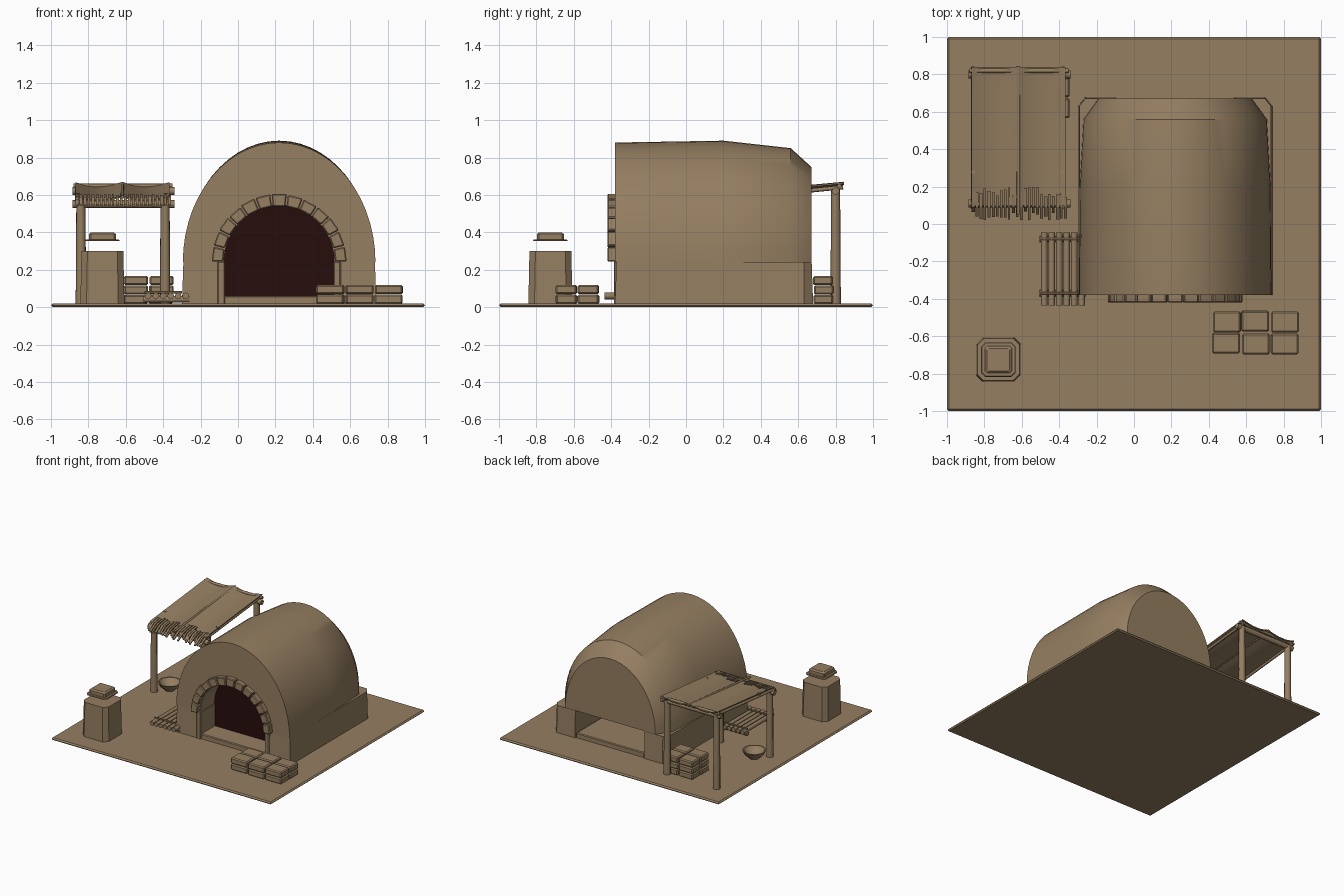
import bpy, bmesh, math, random
from mathutils import Vector

random.seed(4)
cube = bpy.data.objects.get("Cube")
if cube:
    bpy.data.objects.remove(cube, do_unlink=True)


def material(name, rgb):
    m = bpy.data.materials.new(name)
    m.use_nodes = True
    m.diffuse_color = (*rgb, 1)
    m.node_tree.nodes["Principled BSDF"].inputs["Base Color"].default_value = (*rgb, 1)
    return m


CLAY = material("clay brown", (0.30, 0.21, 0.12))
DARK = material("oven dark", (0.02, 0.004, 0.004))
RUST = material("rust red", (0.16, 0.04, 0.025))


def finish(name, bm, mat=CLAY, angle=35, bevel=0):
    bmesh.ops.recalc_face_normals(bm, faces=bm.faces)
    me = bpy.data.meshes.new(name)
    bm.to_mesh(me)
    bm.free()
    me.materials.append(mat)
    for p in me.polygons:
        p.use_smooth = angle > 0
    if angle:
        me.set_sharp_from_angle(angle=math.radians(angle))
    ob = bpy.data.objects.new(name, me)
    bpy.context.collection.objects.link(ob)
    if bevel:
        mod = ob.modifiers.new("Bevel", "BEVEL")
        mod.width, mod.segments = bevel, 1
    return ob


def box(name, lo, hi, mat=CLAY, bevel=0):
    bm = bmesh.new()
    bmesh.ops.create_cube(bm, size=1)
    for v in bm.verts:
        v.co = [l + (c + 0.5) * (h - l) for l, h, c in zip(lo, hi, v.co)]
    return finish(name, bm, mat, 0, bevel)


def loft(name, rings, closed=True, caps=(True, True), **kw):
    bm = bmesh.new()
    rows = [[bm.verts.new(p) for p in r] for r in rings]
    n = len(rows[0])
    for a, b in zip(rows, rows[1:]):
        for i in range(n if closed else n - 1):
            j = (i + 1) % n
            bm.faces.new((a[i], a[j], b[j], b[i]))
    for use, row in zip(caps, (rows[0], rows[-1])):
        if use:
            bm.faces.new(row)
    return finish(name, bm, **kw)


def pole(name, a, b, r, sides=8, r2=None):
    a, b = Vector(a), Vector(b)
    bm = bmesh.new()
    bmesh.ops.create_cone(bm, cap_ends=True, segments=sides, radius1=r,
                          radius2=r2 or r, depth=(b - a).length)
    turn = (b - a).to_track_quat("Z", "Y")
    for v in bm.verts:
        v.co = turn @ v.co + (a + b) / 2
    return finish(name, bm, angle=50)


# Ground slab
box("ground_slab", (-1, -1, 0), (1, 1, 0.02), bevel=0.012)

# Kiln vault: outer skin, front ring and doorway reveal in one loft
CX, SPRING, STEPS = 0.22, 0.24, 28


def arch(y, rx, rz):
    return [(CX + rx * math.cos(math.pi * i / STEPS), y,
             SPRING + rz * math.sin(math.pi * i / STEPS)) for i in range(STEPS + 1)]


loft("kiln_vault",
     [arch(-0.2, 0.295, 0.305), arch(-0.38, 0.295, 0.305), arch(-0.38, 0.515, 0.64),
      arch(0.2, 0.51, 0.65), arch(0.56, 0.49, 0.61), arch(0.67, 0.41, 0.51)],
     closed=False, caps=(False, True))

# Dark oven mouth
mouth = [[(CX - 0.295, y, 0.05)] + arch(y, 0.295, 0.305)[::-1] + [(CX + 0.295, y, 0.05)]
         for y in (-0.2, -0.195)]
loft("oven_mouth", mouth, mat=DARK)

# Low side walls with chamfered rear corners, door jambs and hearth
for side, label in ((-1, "right"), (1, "left")):
    def outline(z, grow):
        pts = [(0.315, -0.38 + grow), (0.52 - grow, -0.38 + grow), (0.52 - grow, 0.63),
               (0.48, 0.68 - grow), (0.315, 0.68 - grow)]
        return [(CX + side * x, y, z) for x, y in pts]
    loft(label + "_wall", [outline(0.01, 0), outline(0.24, 0.008)], angle=0)
    xs = sorted((CX + side * 0.29, CX + side * 0.33))
    box(label + "_jamb", (xs[0], -0.385, 0.01), (xs[1], -0.16, 0.245), bevel=0.006)
box("hearth_floor", (-0.09, -0.375, 0.01), (0.53, 0.67, 0.06), bevel=0.006)

# Arch stones around the mouth
STONES = 13
for k in range(STONES):
    t0, t1 = ((k + e) * math.pi / STONES for e in (0.04, 0.96))
    r0, r1 = 0.3, 0.365 + random.uniform(-0.006, 0.004)
    rings = [[(CX + r * math.cos(t), y, SPRING + r * math.sin(t))
              for r, t in ((r0, t0), (r1, t0), (r1, t1), (r0, t1))] for y in (-0.42, -0.37)]
    loft("arch_stone", rings, angle=0, bevel=0.006)


# Brick stacks
def bricks(name, x0, y0, cols, rows, layers, w, d, h):
    for i in range(cols):
        for j in range(rows):
            for k in range(layers):
                s = random.uniform(-0.004, 0.004)
                x, y, z = x0 + i * w + s, y0 + j * d - s, 0.018 + k * h
                box(name, (x, y, z), (x + w - 0.007, y + d - 0.007, z + h - 0.002), bevel=0.008)


bricks("front_brick", 0.42, -0.695, 3, 2, 2, 0.155, 0.118, 0.051)
bricks("rear_brick", -0.61, 0.57, 2, 2, 3, 0.135, 0.112, 0.05)

# Drying rack of round slats on two bearers
for i in range(6):
    x = -0.48 + i * 0.04
    pole("rack_slat", (x, -0.435, 0.06), (x, -0.045, 0.06), 0.018)
for y in (-0.37, -0.08):
    pole("rack_bearer", (-0.505, y, 0.042), (-0.26, y, 0.042), 0.017)
    pole("rack_tie", (-0.5, y, 0.08), (-0.3, y, 0.08), 0.006)


# Pedestal with a floating capped plate
def octagon(z, r, c):
    pts = [(r, c), (c, r), (-c, r), (-r, c), (-r, -c), (-c, -r), (c, -r), (r, -c)]
    return [(-0.725 + x, -0.725 + y, z) for x, y in pts]


loft("pedestal", [octagon(0.01, 0.118, 0.085), octagon(0.3, 0.112, 0.08)], angle=0)
loft("plate_underside", [octagon(0.353, 0.092, 0.07), octagon(0.357, 0.092, 0.07)],
     mat=RUST, angle=0)
loft("plate", [octagon(0.357, 0.092, 0.07), octagon(0.362, 0.088, 0.066)], angle=0)
loft("plate_cap", [octagon(0.362, 0.072, 0.062), octagon(0.39, 0.072, 0.062),
                   octagon(0.4, 0.06, 0.052)], angle=0)


# Shelter frame
def slope(y):
    return 0.572 + (y - 0.1) * 0.1


for y in (0.11, 0.8):
    top = slope(y) - 0.022
    for x in (-0.84, -0.39):
        pole("shelter_post", (x, y, 0.01), (x, y, top + 0.01), 0.028, r2=0.024)
    pole("shelter_beam", (-0.885, y, top), (-0.34, y, top), 0.021)
for x in (-0.86, -0.38):
    pole("side_rail", (x, 0.08, slope(0.08) - 0.005), (x, 0.84, slope(0.84) - 0.005), 0.011)
    pole("roof_peg", (x, 0.28, 0.58), (x, 0.28, 0.61), 0.012)

# Two sagging roof sheets
for x0 in (-0.87, -0.615):
    def sheet_row(y, lift):
        pts = []
        for i in range(9):
            u = i / 8
            sag = 0.022 * math.sin(math.pi * u) + 0.008 * math.sin(y * 9 + u * 4) * u * (1 - u)
            pts.append((x0 + 0.25 * u, y, slope(y) + 0.022 - sag + lift))
        return pts
    ys = [0.1 + 0.74 * j / 10 for j in range(11)]
    loft("roof_sheet", [sheet_row(y, 0) + sheet_row(y, -0.008)[::-1] for y in ys])

# Ridge cord and rear edge batten
pole("roof_cord", (-0.618, 0.05, slope(0.05) + 0.022), (-0.618, 0.845, slope(0.845) + 0.015), 0.009)
pole("rear_batten", (-0.88, 0.82, slope(0.82) + 0.004), (-0.35, 0.82, slope(0.82) + 0.004), 0.012)

# Ragged front fringe lying over the beam
for i in range(24):
    x = -0.868 + i * 0.0215
    back, front = random.uniform(0.14, 0.2), random.uniform(0.02, 0.07)
    w = random.uniform(0.012, 0.018)
    rings = [[(x, y, z), (x + w, y, z), (x + w, y, z + 0.009), (x, y, z + 0.009)]
             for y, z in ((back, slope(back) + 0.014), (0.09, slope(0.09) + 0.008),
                          (front, slope(front) - 0.025))]
    loft("fringe_strip", rings, angle=0)

# Bowl under the shelter, turned from a profile
profile = [(0.035, 0.018), (0.045, 0.03), (0.075, 0.055), (0.09, 0.085),
           (0.08, 0.085), (0.06, 0.055), (0.03, 0.04)]
loft("bowl", [[(-0.76 + r * math.cos(a * math.pi / 8), 0.2 + r * math.sin(a * math.pi / 8), z)
               for a in range(16)] for r, z in profile])
